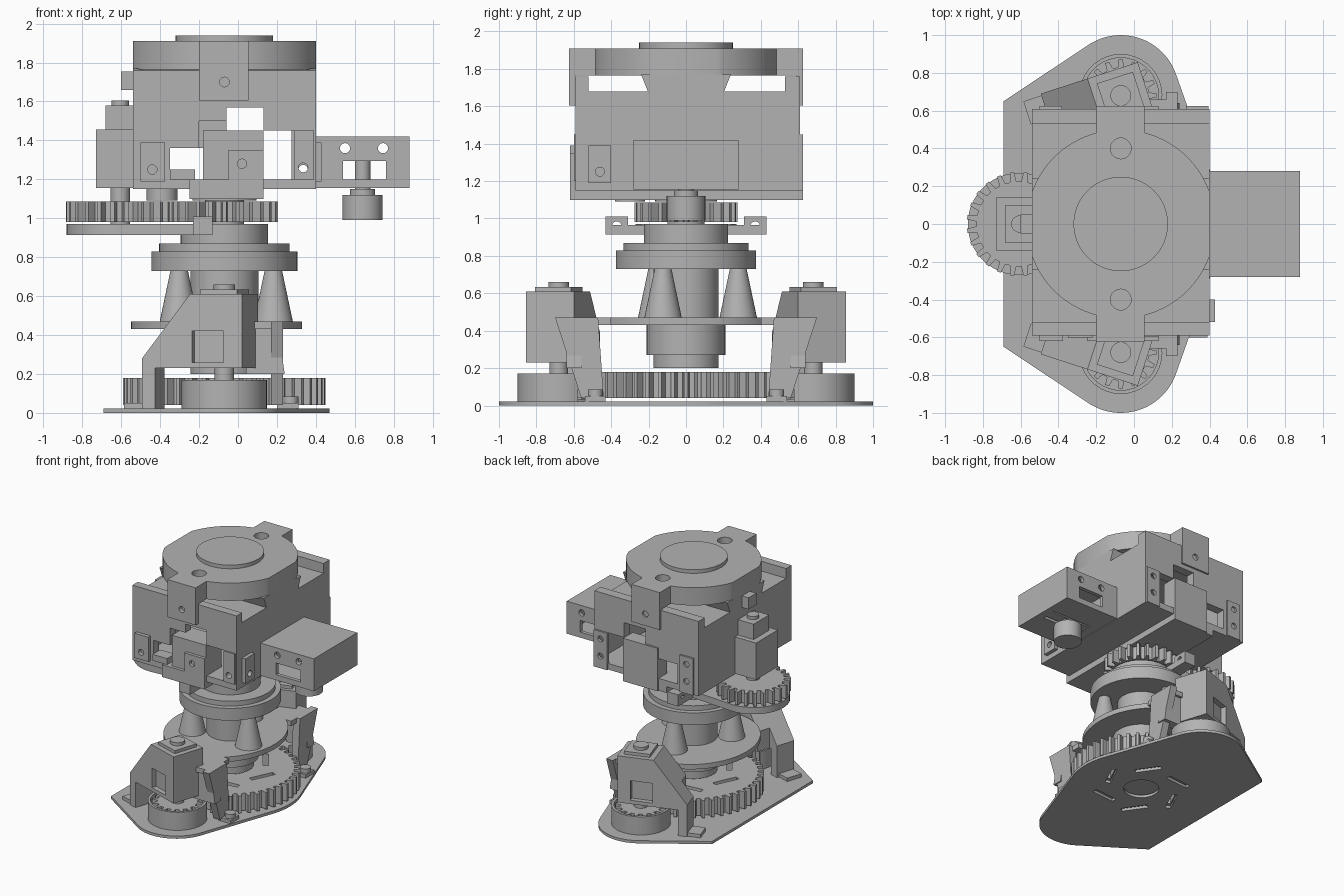
import bpy, bmesh
from math import sin, cos, pi, radians
from mathutils import Matrix, Vector

cube = bpy.data.objects.get("Cube")
if cube:
    bpy.data.objects.remove(cube)

grey = bpy.data.materials.new("plain grey")
grey.use_nodes = True
grey.diffuse_color = (0.45, 0.45, 0.45, 1)
grey.node_tree.nodes["Principled BSDF"].inputs["Base Color"].default_value = (0.45, 0.45, 0.45, 1)

CX = -0.07      # main axis x
MY = 0.68       # drive motor offset in y
parts = []


def prism(name, pts, lo, hi, axis="z"):
    """Extrude an outline: (x, y) along z, (x, z) along y or (y, z) along x."""
    place = {"z": lambda a, b, h: (a, b, h), "y": lambda a, b, h: (a, h, b),
             "x": lambda a, b, h: (h, a, b)}[axis]
    bm = bmesh.new()
    low = [bm.verts.new(place(a, b, lo)) for a, b in pts]
    top = [bm.verts.new(place(a, b, hi)) for a, b in pts]
    bm.faces.new(low)
    bm.faces.new(top)
    for i in range(len(pts)):
        j = (i + 1) % len(pts)
        bm.faces.new((low[i], low[j], top[j], top[i]))
    bmesh.ops.recalc_face_normals(bm, faces=bm.faces)
    mesh = bpy.data.meshes.new(name)
    bm.to_mesh(mesh)
    bm.free()
    mesh.materials.append(grey)
    obj = bpy.data.objects.new(name, mesh)
    bpy.context.collection.objects.link(obj)
    parts.append(obj)
    return obj


def box(name, x0, x1, y0, y1, z0, z1):
    return prism(name, [(x0, y0), (x1, y0), (x1, y1), (x0, y1)], z0, z1)


def arc(cx, cy, r, a0, a1, n=24):
    return [(cx + r * cos(radians(a0 + (a1 - a0) * i / n)),
             cy + r * sin(radians(a0 + (a1 - a0) * i / n))) for i in range(n + 1)]


def circle(cx, cy, r, n=48):
    return arc(cx, cy, r, 0, 360, n)[:-1]


def rod(name, a, b, r, lo, hi, axis="z", n=48):
    return prism(name, circle(a, b, r, n), lo, hi, axis)


def cone(name, x, y, r0, r1, z0, z1):
    obj = rod(name, 0, 0, 1, z0, z1, n=32)
    for v in obj.data.vertices:
        r = r0 if v.co.z < (z0 + z1) / 2 else r1
        v.co.x, v.co.y = x + v.co.x * r, y + v.co.y * r
    return obj


def gear(name, x, y, r, teeth, z0, z1, depth=0.05, turn=0.0):
    pts = []
    for i in range(teeth):
        for f, rr in ((-.28, r - depth), (-.15, r), (.15, r), (.28, r - depth)):
            a = 2 * pi * (i + f + turn) / teeth
            pts.append((x + rr * cos(a), y + rr * sin(a)))
    return prism(name, pts, z0, z1)


def cut(obj, *cutters):
    for c in cutters:
        c.hide_render = True
        mod = obj.modifiers.new("cut", "BOOLEAN")
        mod.operation, mod.object, mod.solver = "DIFFERENCE", c, "EXACT"
    bpy.context.view_layer.update()
    mesh = bpy.data.meshes.new_from_object(obj.evaluated_get(bpy.context.evaluated_depsgraph_get()))
    obj.modifiers.clear()
    obj.data = mesh
    for c in cutters:
        parts.remove(c)
        bpy.data.objects.remove(c)
    return obj


def mirror_y(*objs):
    for o in objs:
        m = o.modifiers.new("mirror", "MIRROR")
        m.use_axis = (False, True, False)
        m.use_mirror_merge = False


def turned(obj, angle, x, y):
    obj.data.transform(Matrix.Translation((x, y, 0)) @ Matrix.Rotation(angle, 4, "Z"))
    return obj


def slots():
    made = []
    for k in range(6):
        s = box("slot", -0.1, 0.1, -0.02, 0.02, -0.1, 0.4)
        a = k * pi / 3
        made.append(turned(s, a + radians(65), CX + 0.29 * cos(a), 0.29 * sin(a)))
    return made


# base plate with rounded ends
half = arc(CX, 0, 0.54, 0, 19.5, 8) + arc(CX, 0.69, 0.31, 19.5, 123) + [(-0.69, 0.65)]
base = prism("base_plate", half + [(x, -y) for x, y in reversed(half[1:])], 0, 0.022)
cut(base, rod("hole", CX, 0, 0.13, -0.1, 0.1), *slots())

# large drive gear
cut(gear("large_gear", CX, 0, 0.52, 46, 0.04, 0.18, 0.045), *slots())

# drive pinions in open cups
wall = arc(CX, MY, 0.22, -28, 208) + arc(CX, MY, 0.2, 208, -28)
cup = prism("pinion_cup", wall, 0.02, 0.17)
floor = rod("pinion_cup_floor", CX, MY, 0.21, 0.02, 0.035)
pinion = gear("drive_pinion", CX, MY, 0.19, 16, 0.04, 0.16, 0.04)
shaft = rod("drive_shaft", CX, MY, 0.05, 0.15, 0.26)
mirror_y(cup, floor, pinion, shaft)

# drive motor brackets with sloped flank, leg and feet
ANG = radians(18)
bracket = prism("motor_bracket", [(-.40, .02), (-.40, .28), (-.14, .61), (.14, .61), (.14, .23),
                                  (-.33, .23), (-.33, .02)], -0.13, 0.14, "y")
cut(bracket, box("window", -.13, .04, .1, .3, .26, .42), box("leg_trim", -.6, -.31, -.3, -.02, -.1, .8))
motor = box("drive_motor_rim", -0.1, 0.1, -0.1, 0.1, 0.6, 0.635)
nub = rod("drive_motor_nub", 0, 0, 0.055, 0.62, 0.66)
foot = box("left_foot", -.5, -.33, 0.0, 0.13, .02, .05)
for o in (bracket, motor, nub, foot):
    turned(o, ANG, CX, MY)
shoulder = prism("bracket_shoulder", [(.04, .47), (.2, .47), (.24, .2), (.04, .2)], .56, .64, "y")
leg = prism("right_leg", [(.44, .04), (.47, .47), (.70, .47), (.56, .04)], .17, .23, "x")
rfoot = box("right_foot", .2, .31, .43, .54, .02, .05)
bolt = rod("foot_bolt", .27, .485, .04, .05, .085, n=24)
mirror_y(bracket, motor, nub, foot, shoulder, leg, rfoot, bolt)

# middle plate, centre column and cone standoffs
prism("middle_plate", [(-0.11 + 0.44 * x, 0.5 * y) for x, y in circle(0, 0, 1, 64)], 0.43, 0.47)
bridge = box("plate_bridge", -0.02, 0.2, 0.4, 0.66, 0.43, 0.47)
mirror_y(bridge)
rod("centre_column", CX, 0, 0.175, 0.2, 0.75)
rod("lower_hub", CX, 0, 0.21, 0.27, 0.43)
for k in range(3):
    a = radians(-26 + 120 * k)
    cone("standoff_cone", CX + 0.28 * cos(a), 0.28 * sin(a), 0.1, 0.045, 0.47, 0.73)

# bearing stack
ring = rod("bearing_ring", CX, 0, 0.375, 0.73, 0.83, n=64)
rod("bearing_cap", CX, 0, 0.335, 0.83, 0.87, n=64)
rod("bearing_neck", CX, 0, 0.225, 0.87, 0.97)
rod("upper_shaft", CX, 0, 0.1, 0.95, 1.15)
rod("upper_shaft_flange", CX, 0, 0.165, 1.09, 1.12)

# rotation gear pair and carrier
gear("centre_gear", CX, 0, 0.275, 24, 0.98, 1.085)
gear("side_gear", -0.61, 0, 0.275, 24, 0.98, 1.085, turn=0.5)
carrier = arc(-0.61, 0, 0.27, 90, 270) + [(-0.2, -0.24), (-0.2, 0.24)]
prism("gear_carrier", carrier, 0.915, 0.97)
box("carrier_bar", -0.23, -0.13, -0.43, 0.43, 0.915, 0.965)
tab = box("carrier_tab", -0.23, -0.13, 0.31, 0.43, 0.915, 1.01)
cut(tab, rod("hole", 0.37, 0.96, 0.025, -0.5, 0.5, "x", 20))
mirror_y(tab)

# housing shell with front and back openings
housing = box("housing", -0.54, 0.4, -0.59, 0.61, 1.15, 1.76)
cut(housing,
    box("cavity", -0.47, 0.37, -0.52, 0.54, 1.2, 1.62),
    box("top_recess", -1, 1, -0.52, 0.53, 1.68, 2),
    box("left_opening", -0.35, -0.18, -1, 1, 1.2, 1.36),
    box("right_opening", 0.13, 0.37, -1, 1, 1.2, 1.45),
    box("upper_opening", -0.06, 0.13, -1, 1, 1.4, 1.57),
    box("front_opening", -0.2, 0.13, -1, -0.4, 1.2, 1.5))
box("bottom_rail", -0.25, 0.13, -0.59, 0.61, 1.1, 1.16)
rod("bottom_boss", -0.39, -0.3, 0.08, 1.09, 1.16)
prism("slide_rail", [(-.20, 1.67), (.20, 1.67), (.24, 1.77), (-.24, 1.77)], -0.54, 0.4, "x")

# blocks and lugs on the housing faces
box("front_block", -0.18, 0.13, -0.595, -0.4, 1.1, 1.45)
cut(box("front_block_plate", -0.05, 0.13, -0.62, -0.58, 1.1, 1.35),
    rod("hole", 0.02, 1.28, 0.024, -1, 0, "y", 20))
box("front_block_step", -0.25, -0.05, -0.62, -0.58, 1.1, 1.2)
box("front_side_step", -0.35, -0.22, -0.6, -0.5, 1.2, 1.25)
for x, z in ((-0.44, 1.25), (0.335, 1.26)):
    lug = box("front_lug", x - .06, x + .065, -0.62, -0.58, 1.19, 1.39) if x < 0 else \
        box("front_lug", .29, .39, -0.6, -0.52, 1.2, 1.45)
    cut(lug, rod("hole", x, z, 0.024, -1, 0, "y", 20))
cut(box("right_lug", 0.39, 0.43, -0.52, -0.4, 1.19, 1.39),
    rod("hole", -0.46, 1.25, 0.024, 0.3, 1, "x", 20))
for x in (-0.44, 0.335):
    cut(box("back_lug", x - .06, x + .06, 0.6, 0.625, 1.15, 1.45),
        rod("hole", x, 1.25, 0.024, 0.5, 1, "y", 20), rod("hole", x, 1.39, 0.024, 0.5, 1, "y", 20))
box("back_block", -0.18, 0.13, 0.5, 0.625, 1.1, 1.45)
box("left_stop", -0.6, -0.53, -0.05, 0.05, 1.66, 1.755)

# top disc with flat sides, ears and boss
disc = rod("top_disc", CX, 0, 0.5, 1.765, 1.91, n=96)
cut(disc, box("trim", -1, -0.54, -1, 1, 1, 3), box("trim", 0.4, 1, -1, 1, 1, 3),
    *[rod("hole", CX, s * 0.4, 0.055, 1.84, 2, n=32) for s in (-1, 1)])
ear = box("disc_ear", -0.2, 0.055, 0.47, 0.62, 1.765, 1.91)
flap = cut(box("ear_flap", -0.2, 0.055, 0.59, 0.625, 1.605, 1.91),
           rod("hole", CX, 1.7, 0.025, 0.5, 0.8, "y", 20))
mirror_y(ear, flap)
rod("top_boss", CX, 0, 0.25, 1.9, 1.94, n=64)

# side box with windows and motor knob
side = box("side_box", 0.4, 0.88, -0.28, 0.28, 1.155, 1.42)
cut(side, box("cavity", 0.43, 0.85, -0.25, 0.25, 1.185, 1.39),
    box("window", 0.54, 0.76, -1, 1, 1.2, 1.295),
    box("floor_slot", 0.47, 0.82, -0.06, 0.06, 1.1, 1.19),
    *[rod("hole", x, 1.36, 0.026, -1, 1, "y", 20) for x in (0.55, 0.745)])
rod("knob", 0.64, 0, 0.103, 0.99, 1.12)
rod("knob_neck", 0.64, 0, 0.065, 1.11, 1.15)
rod("knob_shaft", 0.64, 0, 0.04, 1.14, 1.3)
box("knob_mount", 0.45, 0.84, -0.04, 0.04, 1.16, 1.185)

# side gear motor
box("side_motor", -0.73, -0.53, -0.14, 0.14, 1.155, 1.455)
box("side_motor_top", -0.68, -0.53, -0.1, 0.1, 1.45, 1.58)
rod("side_motor_nub", -0.605, 0, 0.045, 1.57, 1.605)
rod("side_motor_shaft", -0.605, 0, 0.05, 0.95, 1.17)

# keep hard edges sharp
bpy.ops.object.select_all(action="DESELECT")
for o in parts:
    o.select_set(True)
bpy.context.view_layer.objects.active = parts[0]
bpy.ops.object.shade_smooth_by_angle(angle=radians(30))
